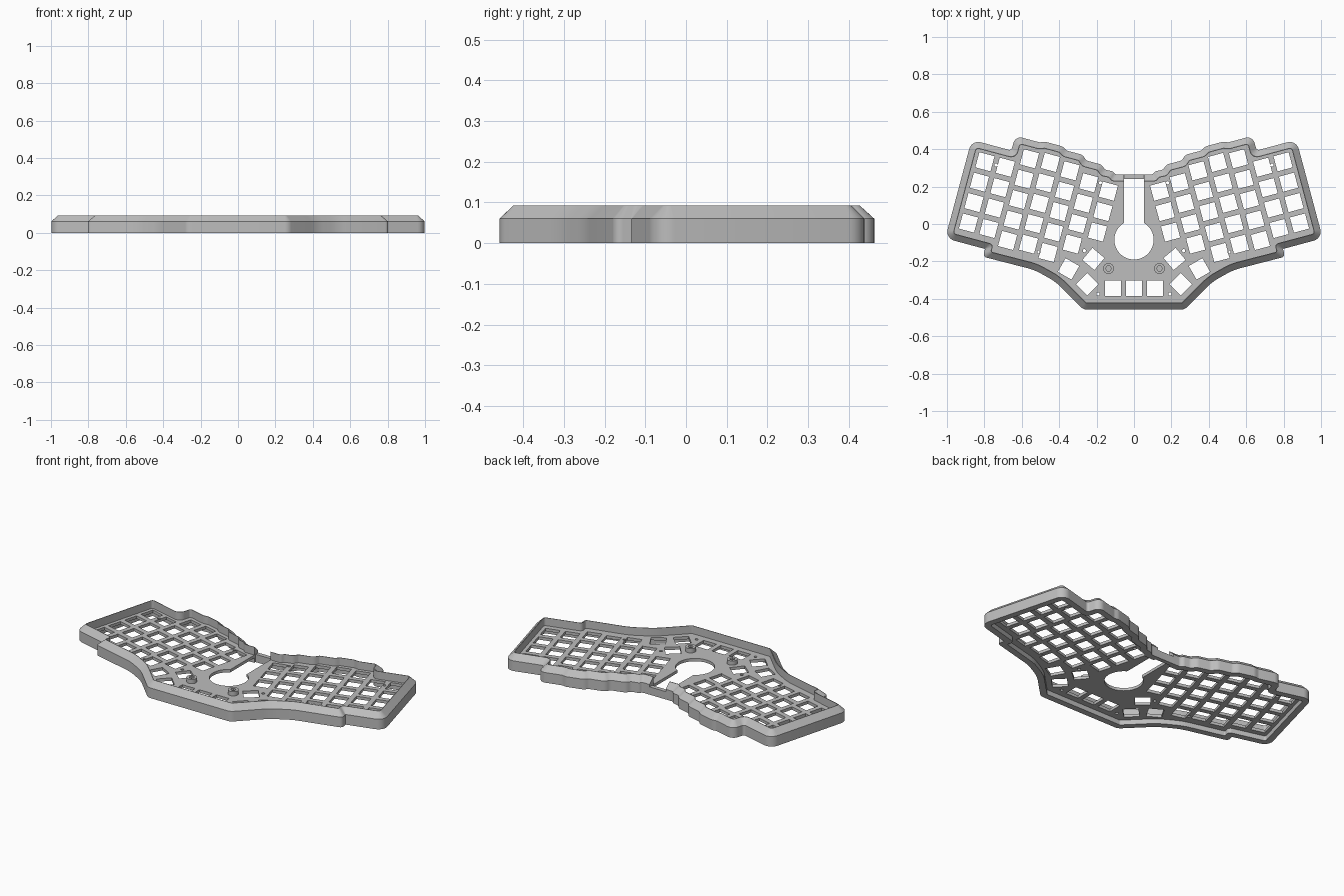
import bpy, bmesh, math
from mathutils import Vector

cube = bpy.data.objects.get("Cube")
if cube:
    bpy.data.objects.remove(cube, do_unlink=True)

grey = bpy.data.materials.new("case_grey")
grey.use_nodes = True
colour = (0.51, 0.51, 0.51, 1)
grey.diffuse_color = colour
grey.node_tree.nodes["Principled BSDF"].inputs["Base Color"].default_value = colour

TILT = math.radians(15)
PITCH = 0.113
HOLE = 0.084
WALL = 0.037
HEIGHT = 0.093
PLATE_Z, PLATE_TOP = 0.029, 0.046
SLOT = 0.053


def tilt(u, v):
    """Point in the tilted frame of the right-hand key block."""
    c, s = math.cos(TILT), math.sin(TILT)
    return Vector((u * c - v * s, u * s + v * c))


def fillet(corners, steps=6):
    """Round every (point, radius) corner of a closed outline with an arc."""
    out, n = [], len(corners)
    for i, (p, r) in enumerate(corners):
        a, b = corners[i - 1][0] - p, corners[(i + 1) % n][0] - p
        turn = math.pi - a.angle(b)
        t = min(r * math.tan(turn / 2), 0.48 * a.length, 0.48 * b.length)
        a, b = p + a.normalized() * t, p + b.normalized() * t
        w = math.cos(turn / 2)
        for k in range(steps + 1):
            f = k / steps
            e, m, g = (1 - f) ** 2, 2 * f * (1 - f) * w, f * f
            out.append((a * e + p * m + b * g) / (e + m + g))
    return out


def inset(corners, d):
    """Move the corners of a clockwise outline inward, keeping arcs concentric."""
    out, n = [], len(corners)
    for i, (p, r) in enumerate(corners):
        a = (p - corners[i - 1][0]).normalized()
        b = (corners[(i + 1) % n][0] - p).normalized()
        na, nb = Vector((a.y, -a.x)), Vector((b.y, -b.x))
        convex = a.x * b.y - a.y * b.x < 0
        out.append((p + (na + nb) * d / (1 + na.dot(nb)),
                    max(0.008, r - d) if convex else r + d))
    return out


def circle(x, y, r, sides=24):
    return [Vector((x + r * math.cos(math.tau * i / sides),
                    y + r * math.sin(math.tau * i / sides))) for i in range(sides)]


def square(centre, angle):
    return [centre + Vector((math.cos(angle + math.pi / 4 + k * math.pi / 2),
                             math.sin(angle + math.pi / 4 + k * math.pi / 2)))
            * HOLE / math.sqrt(2) for k in range(4)]


def finish(name, mesh):
    obj = bpy.data.objects.new(name, mesh)
    bpy.context.collection.objects.link(obj)
    mesh.materials.clear()
    mesh.materials.append(grey)
    bpy.ops.object.select_all(action='DESELECT')
    obj.select_set(True)
    bpy.context.view_layer.objects.active = obj
    bpy.ops.object.shade_smooth_by_angle(angle=math.radians(25))
    return obj


def slab(name, outlines, z0, z1):
    """Filled flat profile with holes, extruded between two heights."""
    curve = bpy.data.curves.new(name + "_profile", 'CURVE')
    curve.dimensions, curve.fill_mode = '2D', 'BOTH'
    curve.extrude = (z1 - z0) / 2
    for pts in outlines:
        spline = curve.splines.new('POLY')
        spline.points.add(len(pts) - 1)
        for sp, p in zip(spline.points, pts):
            sp.co = (p.x, p.y, 0, 1)
        spline.use_cyclic_u = True
    temp = bpy.data.objects.new(name + "_temp", curve)
    bpy.context.collection.objects.link(temp)
    dg = bpy.context.evaluated_depsgraph_get()
    mesh = bpy.data.meshes.new_from_object(temp.evaluated_get(dg))
    bpy.data.objects.remove(temp, do_unlink=True)
    bm = bmesh.new()
    bm.from_mesh(mesh)
    bmesh.ops.remove_doubles(bm, verts=bm.verts, dist=1e-5)
    bmesh.ops.translate(bm, verts=bm.verts, vec=(0, 0, (z0 + z1) / 2))
    bmesh.ops.recalc_face_normals(bm, faces=bm.faces)
    bm.to_mesh(mesh)
    bm.free()
    return finish(name, mesh)


# Outer outline, right half, clockwise from the back centre
half = [(Vector((0.10, 0.265)), 0.05)]
half += [(tilt(u, v), r) for u, v, r in (
    (0.18, 0.243, 0.08), (0.225, 0.24, 0.03), (0.25, 0.262, 0.05),
    (0.335, 0.262, 0.03), (0.36, 0.286, 0.05), (0.45, 0.286, 0.03),
    (0.475, 0.302, 0.05), (0.575, 0.302, 0.05), (0.60, 0.291, 0.03),
    (0.735, 0.291, 0.05), (0.735, 0.21, 0.015), (0.955, 0.21, 0.05),
    (0.955, -0.335, 0.05), (0.735, -0.335, 0.002), (0.735, -0.378, 0.045),
    (0.45, -0.375, 0.3))]
half += [(Vector((0.42, -0.308)), 0.3), (Vector((0.27, -0.458)), 0.05)]
corners = half + [(Vector((-p.x, p.y)), r) for p, r in reversed(half)]
outer = fillet(corners)
rim = fillet(inset(corners, WALL - 0.003))
inner = fillet(inset(corners, WALL))

# Case wall: straight side, sloped shoulder, thin rim, open inside
rings = [(outer, 0), (outer, 0.06), (rim, HEIGHT), (inner, HEIGHT), (inner, 0)]
bm = bmesh.new()
loops = [[bm.verts.new((p.x, p.y, z)) for p in pts] for pts, z in rings]
n = len(outer)
for k in range(len(loops)):
    lo, hi = loops[k], loops[(k + 1) % len(loops)]
    for i in range(n):
        j = (i + 1) % n
        bm.faces.new((lo[i], lo[j], hi[j], hi[i]))
bmesh.ops.recalc_face_normals(bm, faces=bm.faces)
mesh = bpy.data.meshes.new("case_wall")
bm.to_mesh(mesh)
bm.free()
wall = finish("case_wall", mesh)

# Cable opening: slot cut right through, and the back wall lowered behind it
cutters = []
for y, z in ((0.14, 0.05), (0.3, PLATE_TOP + 0.1)):
    bpy.ops.mesh.primitive_cube_add(size=0.2, location=(0, y, z))
    cutter = bpy.context.object
    cutter.name = "opening_cutter"
    cutter.scale.x = SLOT / 0.1
    cutter.hide_render = True
    cutters.append(cutter)
    mod = wall.modifiers.new("opening", 'BOOLEAN')
    mod.operation, mod.solver, mod.object = 'DIFFERENCE', 'EXACT', cutter
dg = bpy.context.evaluated_depsgraph_get()
cut_mesh = bpy.data.meshes.new_from_object(wall.evaluated_get(dg))
wall.modifiers.clear()
wall.data = cut_mesh
for cutter in cutters:
    bpy.data.objects.remove(cutter, do_unlink=True)

# Key plate outline with the round bay and its slot to the back
ring = [p for p in inner if not (abs(p.x) < SLOT + 0.005 and p.y > 0)]
bay_y, bay_r = -0.085, 0.105
start = math.pi / 2 + math.asin(SLOT / bay_r)
sweep = math.tau - 2 * math.asin(SLOT / bay_r)
bay = [Vector((bay_r * math.cos(start + sweep * i / 40),
               bay_y + bay_r * math.sin(start + sweep * i / 40))) for i in range(41)]
back = 0.265 - WALL
outline = ring + [Vector((-SLOT, back))] + bay + [Vector((SLOT, back))]

# Key holes: staggered columns (top position, row count), then the thumb arc
columns = [(0.134, 3), (0.15, 4), (0.186, 5), (0.202, 5), (0.192, 5), (0.115, 4), (0.115, 4)]
holes = []
for c, (top, rows) in enumerate(columns):
    for r in range(rows):
        holes.append(square(tilt(0.178 + c * PITCH, top - r * PITCH), TILT))
for x, y, deg in ((0.35, -0.24, 30), (0.25, -0.322, 45), (0.217, -0.187, 40), (0.112, -0.343, 0)):
    holes.append(square(Vector((x, y)), math.radians(deg)))
# Small screw holes
for x, y in ((0.18, 0.22), (0.738, 0.315), (0.265, -0.143), (0.508, -0.15), (0.193, -0.374)):
    holes.append(circle(x, y, 0.009, 12))
holes += [[Vector((-p.x, p.y)) for p in h] for h in holes]
holes.append(square(Vector((0, -0.343)), 0))
slab("key_plate", [outline] + holes, PLATE_Z, PLATE_TOP)

# Standoffs with hexagonal sockets
for side, x in (("left", 0.136), ("right", -0.136)):
    slab(side + "_standoff", [circle(x, -0.238, 0.029), circle(x, -0.238, 0.015, 6)],
         PLATE_TOP - 0.002, PLATE_TOP + 0.025)
